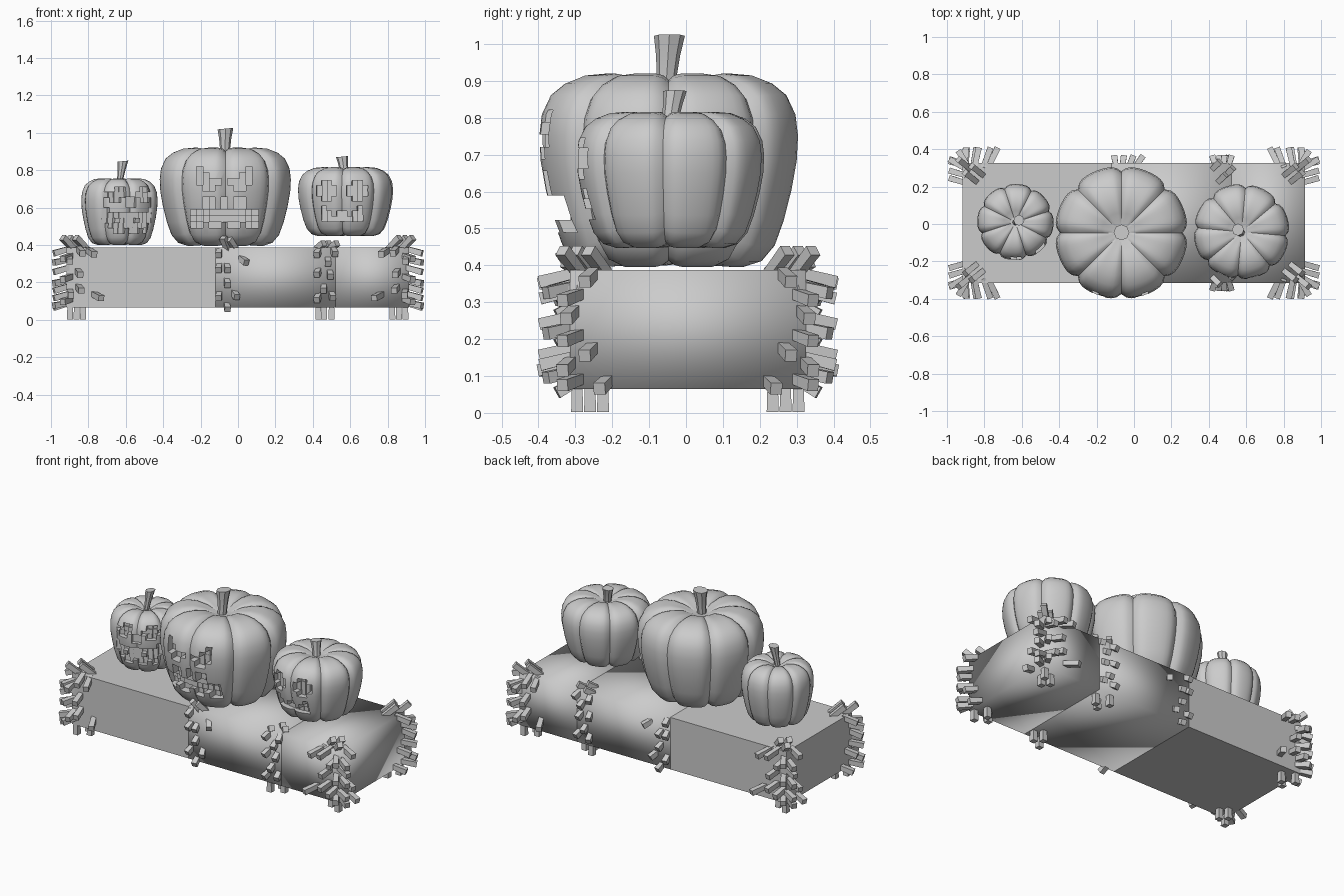
import bpy, bmesh, math, random
from mathutils import Vector, Matrix

random.seed(4)
scene = bpy.context.scene
if "Cube" in scene.objects:
    bpy.data.objects.remove(scene.objects["Cube"])

grey = bpy.data.materials.new("plain_grey")
grey.use_nodes = True
grey.diffuse_color = (0.6, 0.6, 0.6, 1)
grey.node_tree.nodes["Principled BSDF"].inputs["Base Color"].default_value = (0.6, 0.6, 0.6, 1)


def finish(name, bm, smooth=None):
    """Turn a bmesh into an object, optionally smooth below an angle."""
    bmesh.ops.recalc_face_normals(bm, faces=bm.faces)
    mesh = bpy.data.meshes.new(name)
    bm.to_mesh(mesh)
    bm.free()
    mesh.materials.append(grey)
    obj = bpy.data.objects.new(name, mesh)
    scene.collection.objects.link(obj)
    if smooth:
        shade(obj, smooth)
    return obj


def shade(obj, angle):
    bpy.ops.object.select_all(action='DESELECT')
    obj.select_set(True)
    bpy.context.view_layer.objects.active = obj
    bpy.ops.object.shade_smooth_by_angle(angle=math.radians(angle))


def add_box(bm, lo, hi):
    lo, hi = Vector(lo), Vector(hi)
    size = Matrix.Diagonal((*(hi - lo), 1))
    bmesh.ops.create_cube(bm, size=1, matrix=Matrix.Translation((lo + hi) / 2) @ size)


# Long base in three bales
X0, X1, Y0, Y1, Z0, Z1 = -0.918, 0.915, -0.315, 0.325, 0.065, 0.387
for name, a, b, angle in (("left_bale", X0, -0.12, None), ("middle_bale", -0.12, 0.52, 100),
                          ("right_bale", 0.52, X1, 100)):
    bm = bmesh.new()
    add_box(bm, (a, Y0, Z0), (b, Y1, Z1))
    finish(name, bm, angle)

# Straw tufts: short square bars that splay out of the bales
straw = bmesh.new()


def bar(base, tip, width=0.032):
    base, tip = Vector(base), Vector(tip)
    axis = tip - base
    base = base - axis * 0.3
    axis = tip - base
    rot = axis.to_track_quat('Z', 'Y').to_matrix().to_4x4()
    bmesh.ops.create_cone(straw, cap_ends=True, segments=4, radius1=width * 0.62,
                          radius2=width * 0.72, depth=axis.length,
                          matrix=Matrix.Translation((base + tip) / 2) @ rot
                          @ Matrix.Rotation(math.pi / 4, 4, 'Z'))


def side_bars(x, sy, spots):
    """Bars on the front (sy -1) or back (sy 1), drooping a little."""
    face = Y0 if sy < 0 else Y1
    reach = 0.08 if abs(x) > 0.7 else 0.035
    for dx, z in spots:
        bar((x + dx, face, z), (x + dx * 1.25, face + sy * reach, z - 0.02))


for sx in (-1, 1):
    end = X0 if sx < 0 else X1
    for sy in (-1, 1):
        face = Y0 if sy < 0 else Y1
        # end and side bars of each corner
        for inset, z in ((0.06, 0.375), (0.01, 0.275), (0.06, 0.175), (0.0, 0.135), (0.1, 0.085)):
            y = face - sy * inset
            bar((end, y, z), (sx * 0.985, y + sy * 0.02, z - 0.02))
        side_bars(end, sy, [(-sx * i, z) for i, z in
                  ((0.015, 0.33), (0.07, 0.375), (0.12, 0.37), (0.06, 0.26),
                   (0.02, 0.15), (0.065, 0.175), (0.15, 0.135))])
        # slanted bars out of the vertical edge
        for z in (0.34, 0.23, 0.11):
            bar((end - sx * 0.02, face, z), (end + sx * 0.02, face + sy * 0.065, z - 0.015))
            bar((end, face - sy * 0.02, z - 0.02), (sx * 0.985, face + sy * 0.02, z - 0.035))
        # feet and top bars
        for i, inset in enumerate((0.02, 0.055, 0.09)):
            y = face - sy * (0.02, 0.09, 0.055)[i]
            bar((end - sx * inset, y, Z0), (end - sx * inset, y, 0.002))
            bar((end - sx * (inset + 0.01), y, Z1),
                (end - sx * (inset - 0.04), y + sy * 0.04, 0.44))

# seam bars between the bales
for sy in (-1, 1):
    side_bars(-0.08, sy, [(-0.02, 0.365), (-0.02, 0.285), (0.02, 0.285), (0.02, 0.205),
                          (-0.02, 0.135), (0.02, 0.075), (0.1, 0.325), (0.06, 0.14)])
    side_bars(0.47, sy, [(-0.04, 0.365), (0.04, 0.37), (0.01, 0.32), (-0.04, 0.26),
                         (0.02, 0.25), (0.03, 0.135), (-0.04, 0.125), (-0.01, 0.175)])
    face = Y0 if sy < 0 else Y1
    for x, dy in ((0.43, 0.02), (0.46, 0.09), (0.5, 0.055)):
        bar((x, face - sy * dy, Z0), (x, face - sy * dy, 0.002))
        bar((x, face - sy * dy, Z1), (x + 0.03, face - sy * (dy - 0.03), 0.41))
bar((-0.06, Y0 + 0.01, Z1), (-0.08, Y0 - 0.02, 0.44))
bar((-0.02, Y0 + 0.02, Z1), (-0.05, Y0 - 0.01, 0.43))
finish("straw_tufts", straw)

# Pumpkin outline as (radius, height) fractions
OUTLINE = ((0.12, 0.05), (0.35, 0.01), (0.58, 0.0), (0.72, 0.03), (0.82, 0.11), (0.89, 0.24),
           (0.95, 0.4), (0.99, 0.55), (1.0, 0.68), (0.98, 0.79), (0.91, 0.89), (0.8, 0.95),
           (0.65, 0.99), (0.48, 1.0), (0.3, 0.98), (0.14, 0.93))
STEPS = 80


def surface(radius, low, high, r, h, angle):
    """Point on the eight-lobed skin."""
    groove = (1 - abs(math.sin(4 * angle))) ** 3
    rr = radius * r * (1 - 0.08 * groove)
    hh = 0.5 + (h - 0.5) * (1 - 0.07 * groove * min(1, 2 * r))
    return Vector((rr * math.cos(angle), rr * math.sin(angle), low + (high - low) * hh))


def front_depth(radius, height, x):
    """Distance of the skin in front of the axis."""
    for (r0, h0), (r1, h1) in zip(OUTLINE, OUTLINE[1:]):
        if h0 <= height <= h1 and h1 > h0:
            r = radius * (r0 + (r1 - r0) * (height - h0) / (h1 - h0))
            return math.sqrt(max(r * r - x * x, 0)) * 0.97
    return radius * 0.5


def pumpkin(name, centre, radius, low, high, turn, stem, face, cell, top, shift):
    place = Matrix.Translation((*centre, 0)) @ Matrix.Rotation(math.radians(turn), 4, 'Z')
    bm = bmesh.new()
    rings = [[bm.verts.new(surface(radius, low, high, r, h, math.tau * i / STEPS))
              for i in range(STEPS)] for r, h in OUTLINE]
    for a, b in zip(rings, rings[1:]):
        for i in range(STEPS):
            j = (i + 1) % STEPS
            bm.faces.new((a[i], a[j], b[j], b[i]))
    bm.faces.new(rings[0][::-1])
    bm.faces.new(rings[-1])
    bm.transform(place)
    body = finish(name, bm)

    # carve the stepped face, one block per run of marks
    cut = bmesh.new()
    for row, line in enumerate(face):
        for col, mark in enumerate(line):
            if mark == "X":
                x = shift + (col - len(line) / 2 + 0.5) * cell
                z = top - (row + 0.5) * cell
                depth = front_depth(radius, (z - low) / (high - low), x)
                half = cell * 0.5 + 0.0004
                add_box(cut, (x - half, -radius - 0.1, z - half),
                        (x + half, 0.13 * radius - depth, z + half))
    cut.transform(place)
    cutter = finish(name + "_cutter", cut)
    mod = body.modifiers.new("carved_face", 'BOOLEAN')
    mod.object, mod.operation, mod.solver = cutter, 'DIFFERENCE', 'EXACT'
    mod.use_self = True
    bpy.context.view_layer.objects.active = body
    bpy.ops.object.modifier_apply(modifier=mod.name)
    bpy.data.objects.remove(cutter)
    shade(body, 35)

    # flared, leaning stem
    bm = bmesh.new()
    base, tip, r0, r1 = stem
    loops = []
    for t in (0, 0.3, 0.65, 1):
        mid = Vector(base).lerp(Vector(tip), t)
        r = r0 + (r1 - r0) * t * t
        loops.append([bm.verts.new(mid + Vector((r * math.cos(k * math.tau / 8),
                                                 r * math.sin(k * math.tau / 8), 0.1 * r * math.cos(k * math.tau / 8))))
                      for k in range(8)])
    for a, b in zip(loops, loops[1:]):
        for k in range(8):
            bm.faces.new((a[k], a[(k + 1) % 8], b[(k + 1) % 8], b[k]))
    bm.faces.new(loops[0][::-1])
    bm.faces.new(loops[-1])
    finish(name + "_stem", bm, 30)


angry = (".X.......X.", ".XX.....XX.", ".XXXX.XXXX.", "..XX...XX..", "...........",
         "..XX.X.XX..", "..XX.X.XX..", "XXXXXXXXXXX", "XXXXXXXXXXX", "XX.XX.XX.XX")
cheerful = (".XX....XX.", "XXXX..XXXX", "XXXX..XXXX", ".XX....XX.", "..........",
            ".X......X.", ".XX.XX.XX.", ".XXXXXXXX.")
grinning = ("..XX...XX.", "XXXX..XXXX", ".XX.XX.XX.", "....XX....", "X........X",
            "XXXXXXXXXX", "XX.XXX.XXX", ".XXXXXXXX.", "..XX.XX.X.")

pumpkin("large_pumpkin", (-0.068, -0.047), 0.357, 0.395, 0.92, 0,
        ((-0.07, -0.055, 0.87), (-0.067, -0.045, 1.022), 0.026, 0.042), angry, 0.033, 0.82, -0.005)
pumpkin("small_pumpkin", (-0.634, 0.01), 0.204, 0.4, 0.756, 18,
        ((-0.635, 0.008, 0.72), (-0.615, 0.02, 0.848), 0.016, 0.029), grinning, 0.0275, 0.71, 0)
pumpkin("medium_pumpkin", (0.575, -0.042), 0.256, 0.447, 0.816, -5,
        ((0.57, -0.045, 0.78), (0.556, -0.03, 0.872), 0.023, 0.032), cheerful, 0.0275, 0.745, 0)
